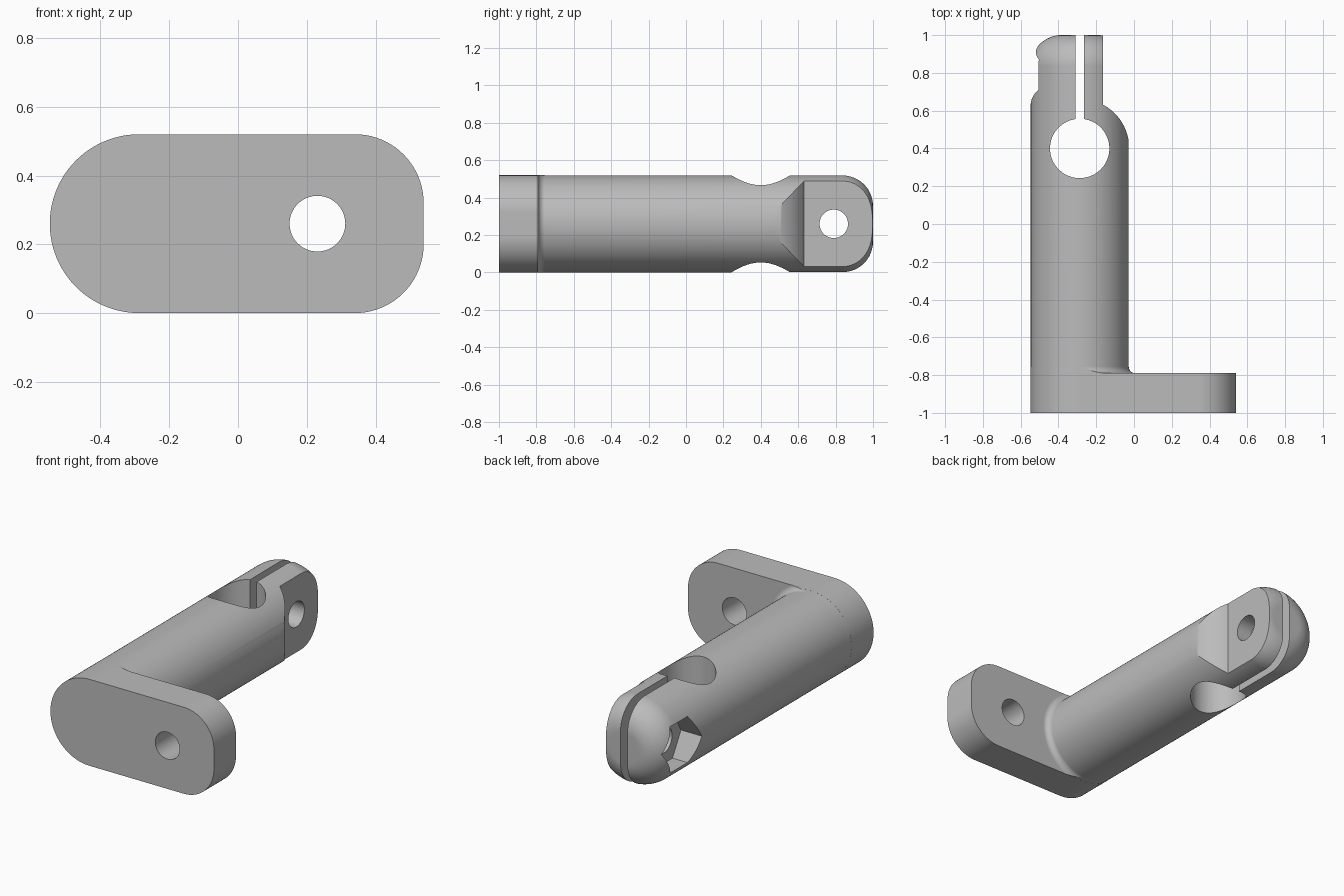
import bpy, bmesh
from math import sin, cos, pi, radians, sqrt
from mathutils import Vector

cube = bpy.data.objects.get("Cube")
if cube:
    bpy.data.objects.remove(cube)

AX, AZ, R = -0.2875, 0.26, 0.26      # arm axis and radius
HOLE_Y, BOLT_Y = 0.40, 0.79          # rod hole and clamp bolt positions
PLATE_BACK = -0.79


def make_object(name, bm):
    bmesh.ops.recalc_face_normals(bm, faces=bm.faces)
    mesh = bpy.data.meshes.new(name)
    bm.to_mesh(mesh)
    bm.free()
    ob = bpy.data.objects.new(name, mesh)
    bpy.context.collection.objects.link(ob)
    return ob


def prism(name, points, axis, lo, hi):
    """Extrude a 2D outline along an axis, from lo to hi."""
    place = {"x": lambda a, b, d: (d, a, b),
             "y": lambda a, b, d: (a, d, b),
             "z": lambda a, b, d: (a, b, d)}[axis]
    bm = bmesh.new()
    face = bm.faces.new([bm.verts.new(place(a, b, lo)) for a, b in points])
    ext = bmesh.ops.extrude_face_region(bm, geom=[face])
    verts = [v for v in ext["geom"] if isinstance(v, bmesh.types.BMVert)]
    bmesh.ops.translate(bm, verts=verts, vec=Vector(place(0, 0, hi - lo)))
    return make_object(name, bm)


def arc(cx, cy, r, start, end, n):
    angles = [radians(start + (end - start) * i / n) for i in range(n + 1)]
    return [(cx + r * cos(t), cy + r * sin(t)) for t in angles]


def circle(cx, cy, r, n=64):
    return arc(cx, cy, r, 0, 360, n)[:-1]


def boolean(target, tool, operation):
    mod = target.modifiers.new("bool", "BOOLEAN")
    mod.operation, mod.solver, mod.object = operation, "EXACT", tool
    bpy.context.view_layer.objects.active = target
    bpy.ops.object.modifier_apply(modifier=mod.name)
    bpy.data.objects.remove(tool)


def plate_outline(inset=0.0):
    """Half round on the arm side, large rounded corners on the other."""
    c, right = 0.20, 0.54
    return (arc(AX, AZ, R - inset, 90, 270, 48)
            + arc(right - c, c, c - inset, -90, 0, 20)
            + arc(right - c, 2 * AZ - c, c - inset, 0, 90, 20))


# Round arm: turned profile with a flared root and a rounded end
r, root, tip = R - 0.0005, 0.035, 0.163
profile = [(0, -0.9), (0.2, -0.9), (0.2, -0.8), (r + root, -0.8)]
profile += arc(r + root, PLATE_BACK + root, root, 270, 180, 8)
profile += arc(r - tip, 1 - tip, tip, 0, 90, 16)
profile += [(0, 1)]
bm = bmesh.new()
vs = [bm.verts.new((AX + a, y, AZ)) for a, y in profile]
es = [bm.edges.new(pair) for pair in zip(vs, vs[1:])]
bmesh.ops.spin(bm, geom=vs + es, cent=(AX, 0, AZ), axis=(0, 1, 0),
               angle=2 * pi, steps=96, use_merge=True)
bmesh.ops.remove_doubles(bm, verts=bm.verts, dist=1e-5)
arm = make_object("round_arm", bm)
boolean(arm, prism("trim", plate_outline(0.0003), "y", -1.1, 1.1), "INTERSECT")

# End plate joined with the arm
bracket = prism("clamp_bracket", plate_outline(), "y", -1, PLATE_BACK)
boolean(bracket, arm, "UNION")

# Flat on the clamp's side, with a shoulder concentric to the rod hole
flat = AX + 0.1225
sweep = 90 - math_angle if (math_angle := None) else 62.2
shoulder = arc(AX, HOLE_Y, 0.2625, 0, sweep, 24)
shoulder[-1] = (flat, HOLE_Y + sqrt(0.2625 ** 2 - (flat - AX) ** 2))
side_cut = shoulder + [(flat, 1.2), (0.3, 1.2), (0.3, HOLE_Y)]

# Openings: rod hole, clamp slot, bolt hole, nut pocket, plate hole
cutters = [
    prism("side_flat", side_cut, "z", -0.1, 0.7),
    prism("rod_hole", circle(AX, HOLE_Y, 0.157, 80), "z", -0.1, 0.7),
    prism("clamp_slot", [(AX - 0.023, HOLE_Y), (AX + 0.023, HOLE_Y),
                         (AX + 0.023, 1.1), (AX - 0.023, 1.1)], "z", -0.1, 0.7),
    prism("bolt_hole", circle(BOLT_Y, AZ, 0.076), "x", -0.8, 0.2),
    prism("nut_pocket", circle(BOLT_Y, AZ, 0.16, 6), "x", -0.8, AX - 0.12),
    prism("plate_hole", circle(0.231, AZ, 0.081), "y", -1.1, -0.7),
]
for cutter in cutters:
    boolean(bracket, cutter, "DIFFERENCE")

# Material and shading
mat = bpy.data.materials.new("plain_grey")
mat.use_nodes = True
grey = (0.5, 0.5, 0.5, 1)
mat.diffuse_color = grey
mat.node_tree.nodes["Principled BSDF"].inputs["Base Color"].default_value = grey
bracket.data.materials.clear()
bracket.data.materials.append(mat)
for poly in bracket.data.polygons:
    poly.material_index = 0

bpy.ops.object.select_all(action="DESELECT")
bracket.select_set(True)
bpy.context.view_layer.objects.active = bracket
bpy.ops.object.shade_smooth_by_angle(angle=radians(30))
weighted = bracket.modifiers.new("weighted_normals", "WEIGHTED_NORMAL")
weighted.keep_sharp = True
